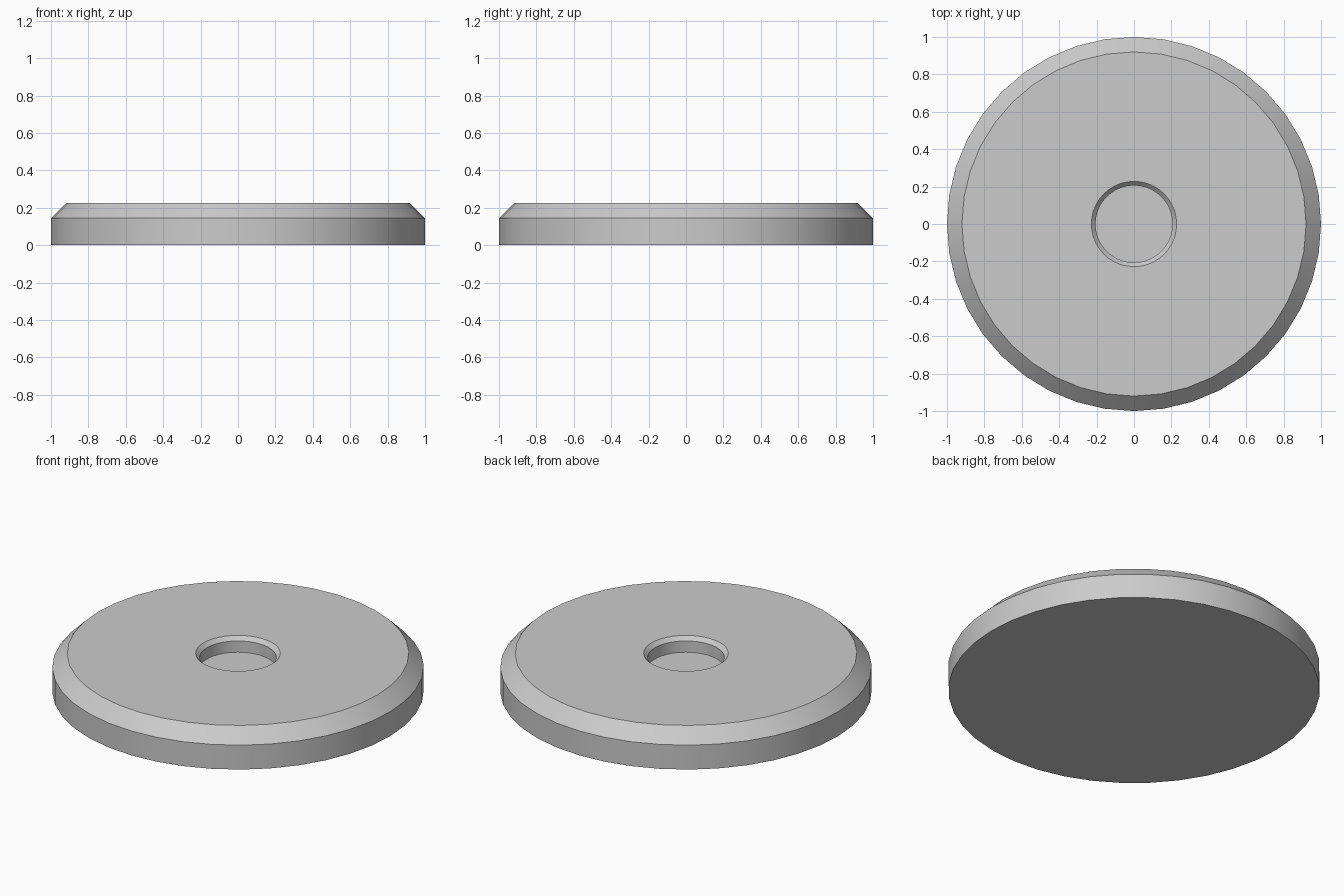
import bpy, bmesh, math

if "Cube" in bpy.data.objects:
    bpy.data.objects.remove(bpy.data.objects["Cube"])

SEGMENTS = 40

# Half profile (radius, height) from the underside, over the rim, into the recess
profile = [(1.0, 0.0), (1.0, 0.145), (0.92, 0.225),
           (0.228, 0.225), (0.206, 0.202), (0.206, 0.135)]

bm = bmesh.new()
rings = []
for r, z in profile:
    rings.append([bm.verts.new((r * math.cos(2 * math.pi * i / SEGMENTS),
                                r * math.sin(2 * math.pi * i / SEGMENTS), z))
                  for i in range(SEGMENTS)])

# Walls, chamfers and top face
for low, high in zip(rings, rings[1:]):
    for i in range(SEGMENTS):
        j = (i + 1) % SEGMENTS
        bm.faces.new((low[i], low[j], high[j], high[i]))

# Underside and recess floor
bm.faces.new(rings[0][::-1])
bm.faces.new(rings[-1])

mesh = bpy.data.meshes.new("round_base")
bm.to_mesh(mesh)
bm.free()
base = bpy.data.objects.new("round_base", mesh)
bpy.context.collection.objects.link(base)

# Smooth around the disc, crisp at the chamfer edges
bpy.context.view_layer.objects.active = base
base.select_set(True)
bpy.ops.object.shade_smooth_by_angle(angle=math.radians(30))
